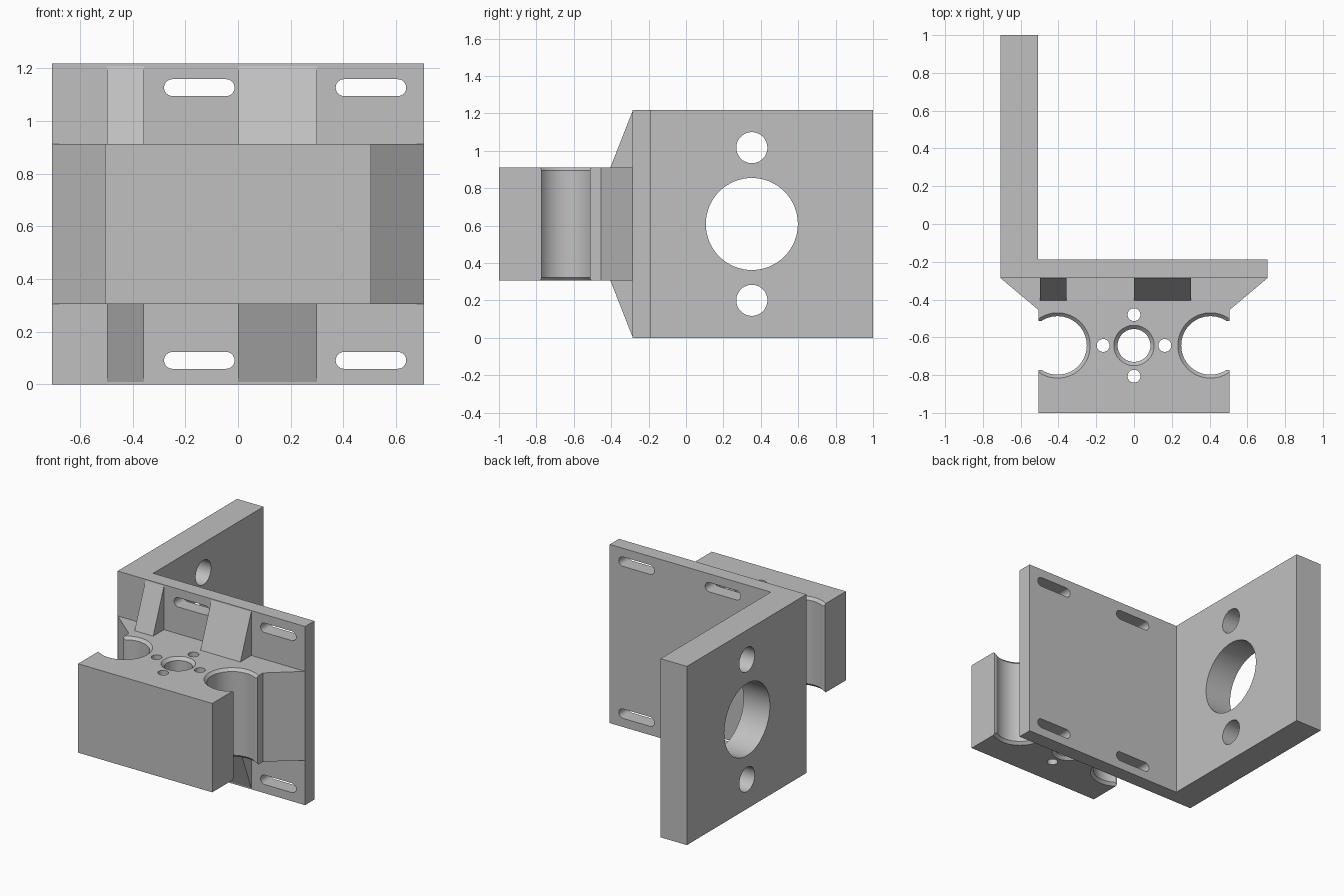
import bpy, bmesh, math
from mathutils import Matrix

cube = bpy.data.objects.get("Cube")
if cube:
    bpy.data.objects.remove(cube, do_unlink=True)

W, H = 0.707, 1.218            # plate half width and height
MID = H / 2
FACE, BACK = -0.287, -0.188    # front and back of the mounting plate
BLOCK_W = 0.506
Z0, Z1 = MID - 0.303, MID + 0.303
BORE_Y = -0.643

grey = bpy.data.materials.new("plain grey")
grey.use_nodes = True
colour = (0.53, 0.53, 0.53, 1)
grey.diffuse_color = colour
grey.node_tree.nodes["Principled BSDF"].inputs["Base Color"].default_value = colour

# Axis frames: extrusion direction is the local z of each frame
ALONG_Z = Matrix.Identity(4)
ALONG_X = Matrix(((0, 0, 1, 0), (1, 0, 0, 0), (0, 1, 0, 0), (0, 0, 0, 1)))
ALONG_Y = Matrix(((1, 0, 0, 0), (0, 0, 1, 0), (0, 1, 0, 0), (0, 0, 0, 1)))


def loft(name, rings, frame=ALONG_Z):
    """Closed solid through matching rings of points."""
    bm = bmesh.new()
    loops = [[bm.verts.new(frame @ p) for p in ring] for ring in rings]
    n = len(loops[0])
    for a, b in zip(loops, loops[1:]):
        for i in range(n):
            j = (i + 1) % n
            bm.faces.new((a[i], a[j], b[j], b[i]))
    bm.faces.new(loops[0][::-1])
    bm.faces.new(loops[-1])
    bmesh.ops.recalc_face_normals(bm, faces=bm.faces)
    mesh = bpy.data.meshes.new(name)
    bm.to_mesh(mesh)
    bm.free()
    mesh.materials.append(grey)
    ob = bpy.data.objects.new(name, mesh)
    bpy.context.collection.objects.link(ob)
    return ob


def prism(name, outline, lo, hi, frame=ALONG_Z):
    from mathutils import Vector
    return loft(name, [[Vector((u, v, w)) for u, v in outline] for w in (lo, hi)], frame)


def circle(cu, cv, r, n=64):
    return [(cu + r * math.cos(math.tau * i / n), cv + r * math.sin(math.tau * i / n))
            for i in range(n)]


def slot(cu, cv, half, r, n=16):
    pts = []
    for side in (0, 1):
        c = cu + (-half if side else half)
        for i in range(n + 1):
            a = math.pi * (i / n - 0.5 + side)
            pts.append((c + r * math.cos(a), cv + r * math.sin(a)))
    return pts


def chamfered_bore(name, x, y, r, c):
    from mathutils import Vector
    levels = ((Z0 - 0.02, r + c), (Z0, r + c), (Z0 + c, r),
              (Z1 - c, r), (Z1, r + c), (Z1 + 0.02, r + c))
    return loft(name, [[Vector((u, v, z)) for u, v in circle(x, y, rad)]
                       for z, rad in levels])


def combine(target, other, operation):
    other.hide_render = True
    mod = target.modifiers.new(other.name, 'BOOLEAN')
    mod.operation, mod.object, mod.solver = operation, other, 'EXACT'
    bpy.context.view_layer.objects.active = target
    bpy.ops.object.modifier_apply(modifier=mod.name)
    bpy.data.objects.remove(other, do_unlink=True)


# Mounting plate with the side arm: one L-shaped profile
inner = -0.508
body = prism("bracket_body", [(-W, FACE), (W, FACE), (W, BACK), (inner, BACK),
                              (inner, 1), (-W, 1)], 0, H)

# Bearing block with flared root
root = FACE + 0.04
half = [(BLOCK_W, -1), (BLOCK_W, -0.455), (W - 0.001, FACE), (W - 0.001, root)]
outline = half + [(-x, y) for x, y in reversed(half)]
combine(body, prism("bearing_block", outline, Z0, Z1), 'UNION')

# Sloped ribs above and below the block
rib = [(-0.404, Z0), (-0.404, Z1), (FACE, H - 0.008), (root, H - 0.008),
       (root, 0.008), (FACE, 0.008)]
for lo, hi in ((-0.497, -0.357), (0, 0.301)):
    combine(body, prism("rib", rib, lo, hi, ALONG_X), 'UNION')

# Rod pockets open to both sides of the block
for s in (-1, 1):
    combine(body, chamfered_bore("rod_pocket", s * 0.405, BORE_Y, 0.155, 0.018), 'DIFFERENCE')
    xa, xb = sorted((s * 0.42, s * 0.6))
    mouth = [(xa, BORE_Y - 0.13), (xb, BORE_Y - 0.13),
             (xb, BORE_Y + 0.13), (xa, BORE_Y + 0.13)]
    combine(body, prism("pocket_mouth", mouth, Z0 - 0.05, Z1 + 0.05), 'DIFFERENCE')

# Centre bore and its four screw holes
combine(body, chamfered_bore("centre_bore", 0, BORE_Y, 0.087, 0.02), 'DIFFERENCE')
for i in range(4):
    a = i * math.pi / 2
    hole = circle(0.163 * math.cos(a), BORE_Y + 0.163 * math.sin(a), 0.034, 32)
    combine(body, prism("screw_hole", hole, Z0 - 0.05, Z1 + 0.05), 'DIFFERENCE')

# Adjustment slots through the plate
for x in (-0.147, 0.505):
    for s in (-1, 1):
        shape = slot(x, MID + s * 0.518, 0.102, 0.032)
        combine(body, prism("plate_slot", shape, FACE - 0.03, BACK + 0.05, ALONG_Y), 'DIFFERENCE')

# Large and small holes through the arm
for z, r in ((MID, 0.246), (MID - 0.408, 0.083), (MID + 0.408, 0.083)):
    combine(body, prism("arm_hole", circle(0.352, z, r), -W - 0.1, inner + 0.1, ALONG_X),
            'DIFFERENCE')

# Smooth bores, sharp edges
bpy.ops.object.select_all(action='DESELECT')
body.select_set(True)
bpy.context.view_layer.objects.active = body
bpy.ops.object.shade_smooth_by_angle(angle=math.radians(20))
